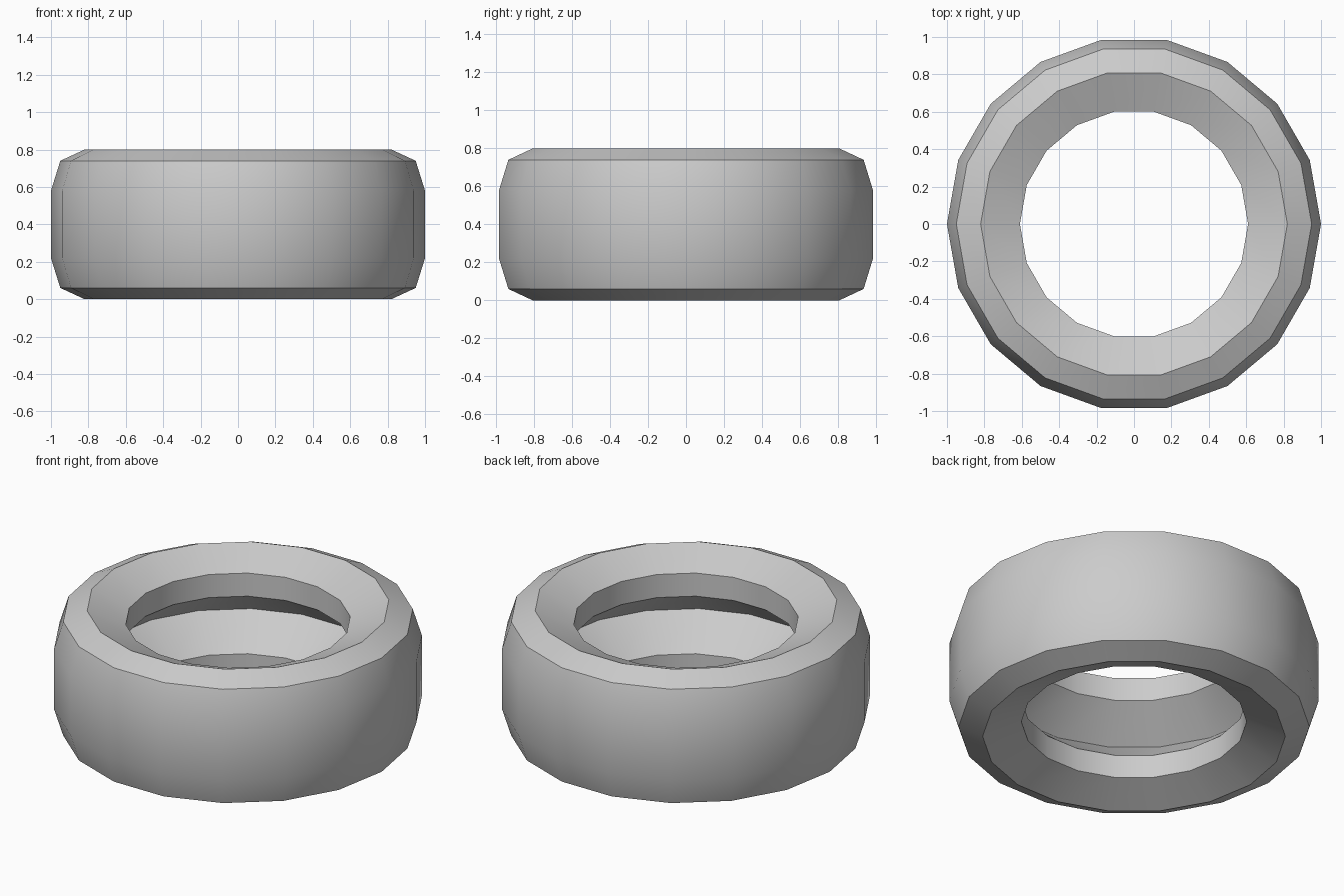
import bpy, bmesh, math

if "Cube" in bpy.data.objects:
    bpy.data.objects.remove(bpy.data.objects["Cube"])

SIDES = 18
MID = 0.4
# Upper half of the cross-section (radius, height above mid), from tread to inner groove
upper = [(1.0, 0.18), (0.95, 0.34), (0.82, 0.40), (0.61, 0.31), (0.61, 0.172)]
groove = [(0.82, 0.0)]
lower = [(r, -h) for r, h in reversed(upper)]
profile = upper + groove + lower

# Tyre: closed cross-section revolved around z
bm = bmesh.new()
rings = []
for i in range(SIDES):
    a = 2 * math.pi * i / SIDES
    rings.append([bm.verts.new((r * math.cos(a), r * math.sin(a), MID + h))
                  for r, h in profile])
n = len(profile)
for i in range(SIDES):
    p, q = rings[i], rings[(i + 1) % SIDES]
    for j in range(n):
        k = (j + 1) % n
        bm.faces.new((p[j], q[j], q[k], p[k]))
bmesh.ops.recalc_face_normals(bm, faces=bm.faces[:])

mesh = bpy.data.meshes.new("tyre")
bm.to_mesh(mesh)
bm.free()
tyre = bpy.data.objects.new("tyre", mesh)
bpy.context.collection.objects.link(tyre)

# Smooth tread, crisp shoulders and lips
bpy.context.view_layer.objects.active = tyre
tyre.select_set(True)
bpy.ops.object.shade_smooth_by_angle(angle=math.radians(30))
